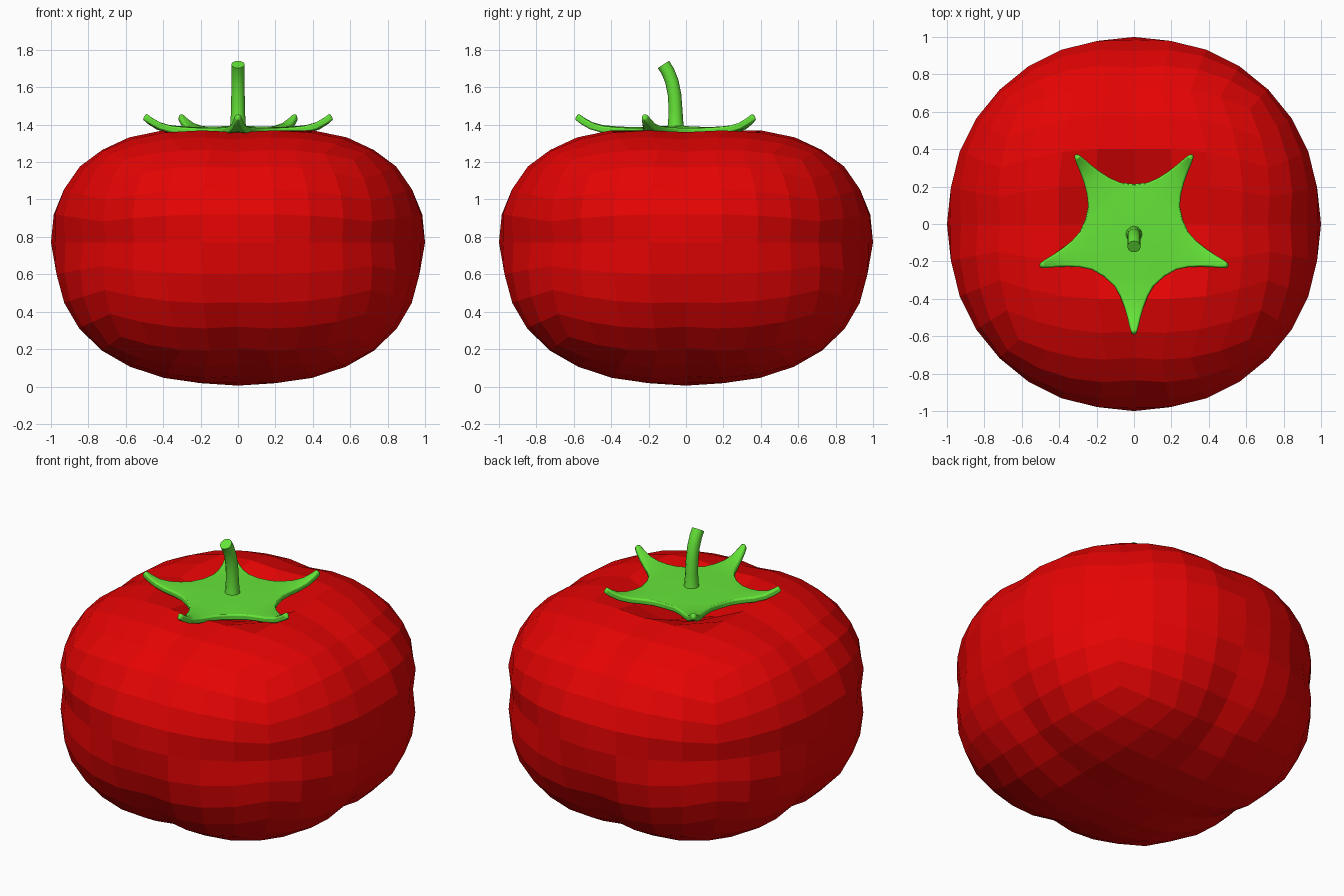
import bpy, bmesh, math
from mathutils import Vector

if "Cube" in bpy.data.objects:
    bpy.data.objects.remove(bpy.data.objects["Cube"])


def material(name, rgb):
    m = bpy.data.materials.new(name)
    m.diffuse_color = (*rgb, 1)
    m.use_nodes = True
    m.node_tree.nodes["Principled BSDF"].inputs["Base Color"].default_value = m.diffuse_color
    return m


RED = material("tomato red", (0.78, 0.001, 0.001))
GREEN = material("leaf green", (0.13, 0.78, 0.04))


def finish(bm, name, mat, smooth=False):
    bmesh.ops.recalc_face_normals(bm, faces=bm.faces)
    me = bpy.data.meshes.new(name)
    bm.to_mesh(me)
    bm.free()
    me.materials.append(mat)
    ob = bpy.data.objects.new(name, me)
    bpy.context.collection.objects.link(ob)
    for p in me.polygons:
        p.use_smooth = smooth
    return ob


# Fruit: cube divided 8 x 8 per side, wrapped onto a (radius, height) profile
PROFILE = [(0, 0.005), (.2, .018), (.39, .055), (.565, .12), (.71, .205), (.83, .32),
           (.915, .45), (.97, .60), (1, .77), (.985, .92), (.925, 1.05), (.835, 1.17),
           (.715, 1.255), (.575, 1.32), (.40, 1.36), (.22, 1.28), (0, 1.22)]


def on_profile(d):
    t = math.acos(max(-1, min(1, -d.z))) / math.pi * 16
    i = min(int(t), 15)
    f = t - i
    r = PROFILE[i][0] * (1 - f) + PROFILE[i + 1][0] * f
    z = PROFILE[i][1] * (1 - f) + PROFILE[i + 1][1] * f
    # the fruit bulges gently towards the eight diagonals
    amount = 0.07 if d.z > 0 else 0.095
    k = 1 + amount * (27 * (d.x * d.y * d.z) ** 2) ** 0.42
    a = math.atan2(d.y, d.x)
    return Vector((r * k * math.cos(a), r * k * math.sin(a), .72 + (z - .72) * k))


bm = bmesh.new()
bmesh.ops.create_cube(bm, size=2)
bmesh.ops.subdivide_edges(bm, edges=bm.edges[:], cuts=7, use_grid_fill=True)
bmesh.ops.recalc_face_normals(bm, faces=bm.faces)
for v in bm.verts:
    d = Vector([math.tan(c * math.pi / 4) for c in v.co]).normalized()
    v.co = on_profile(d)
# relax the faces a little so the bulges blend, keeping the outline
for v in [v for v in bm.verts if min(abs(v.co.x), abs(v.co.y)) > .1 and v.co.z < 1.3]:
    mean = sum((e.other_vert(v).co for e in v.link_edges), Vector()) / len(v.link_edges)
    v.co = v.co.lerp(mean, 0.15)
finish(bm, "fruit_body", RED)

# Calyx: five-armed star with upturned tips; (distance, half width, height)
CY = -0.06
ARM = [(.222, .161, 1.387), (.27, .107, 1.389), (.325, .075, 1.392), (.385, .052, 1.398),
       (.44, .036, 1.413), (.485, .026, 1.438), (.515, .017, 1.46)]
bm = bmesh.new()
centre = bm.verts.new((0, CY, 1.395))
for k in range(5):
    a = -math.pi / 2 + k * 2 * math.pi / 5
    u = Vector((math.cos(a), math.sin(a), 0))
    n = Vector((-u.y, u.x, 0))
    rows = []
    for s, w, z in ARM:
        base = Vector((0, CY, z)) + u * s
        rows.append([bm.verts.new(base + n * w * q - Vector((0, 0, .006 * abs(q))))
                     for q in (-1, 0, 1)])
    for r0, r1 in zip(rows, rows[1:]):
        for j in (0, 1):
            bm.faces.new((r0[j], r1[j], r1[j + 1], r0[j + 1]))
    for j in (0, 1):
        bm.faces.new((centre, rows[0][j], rows[0][j + 1]))
bmesh.ops.remove_doubles(bm, verts=bm.verts[:], dist=0.006)
bmesh.ops.recalc_face_normals(bm, faces=bm.faces)
if sum(f.normal.z for f in bm.faces) < 0:
    bmesh.ops.reverse_faces(bm, faces=bm.faces[:])
for v in bm.verts:
    v.normal_update()
# thick underside
bmesh.ops.solidify(bm, geom=bm.faces[:], thickness=0.036)
calyx = finish(bm, "calyx", GREEN, True)
bev = calyx.modifiers.new("rounded_edge", 'BEVEL')
bev.width = 0.009
bev.segments = 2
bev.limit_method = 'ANGLE'
bev.angle_limit = math.radians(50)

# Stem: tapered tube bending forward; (y, z, radius)
PATH = [(-.055, 1.365, .05), (-.055, 1.405, .041), (-.056, 1.48, .037), (-.061, 1.56, .036),
        (-.075, 1.63, .036), (-.097, 1.685, .036), (-.121, 1.722, .036)]
SIDES = 12
bm = bmesh.new()
rings = []
for i, (y, z, r) in enumerate(PATH):
    p0, p1 = PATH[max(i - 1, 0)], PATH[min(i + 1, len(PATH) - 1)]
    t = Vector((0, p1[0] - p0[0], p1[1] - p0[1])).normalized()
    side = Vector((1, 0, 0))
    up = t.cross(side)
    rings.append([bm.verts.new(Vector((0, y, z)) + r * (side * math.cos(b) + up * math.sin(b)))
                  for b in (2 * math.pi * j / SIDES for j in range(SIDES))])
for r0, r1 in zip(rings, rings[1:]):
    for j in range(SIDES):
        bm.faces.new((r0[j], r0[(j + 1) % SIDES], r1[(j + 1) % SIDES], r1[j]))
bm.faces.new(rings[0][::-1])
bm.faces.new(rings[-1])
stem = finish(bm, "stem", GREEN, True)

for ob in (calyx, stem):
    bpy.ops.object.select_all(action='DESELECT')
    ob.select_set(True)
    bpy.context.view_layer.objects.active = ob
    bpy.ops.object.shade_smooth_by_angle(angle=math.radians(40))
